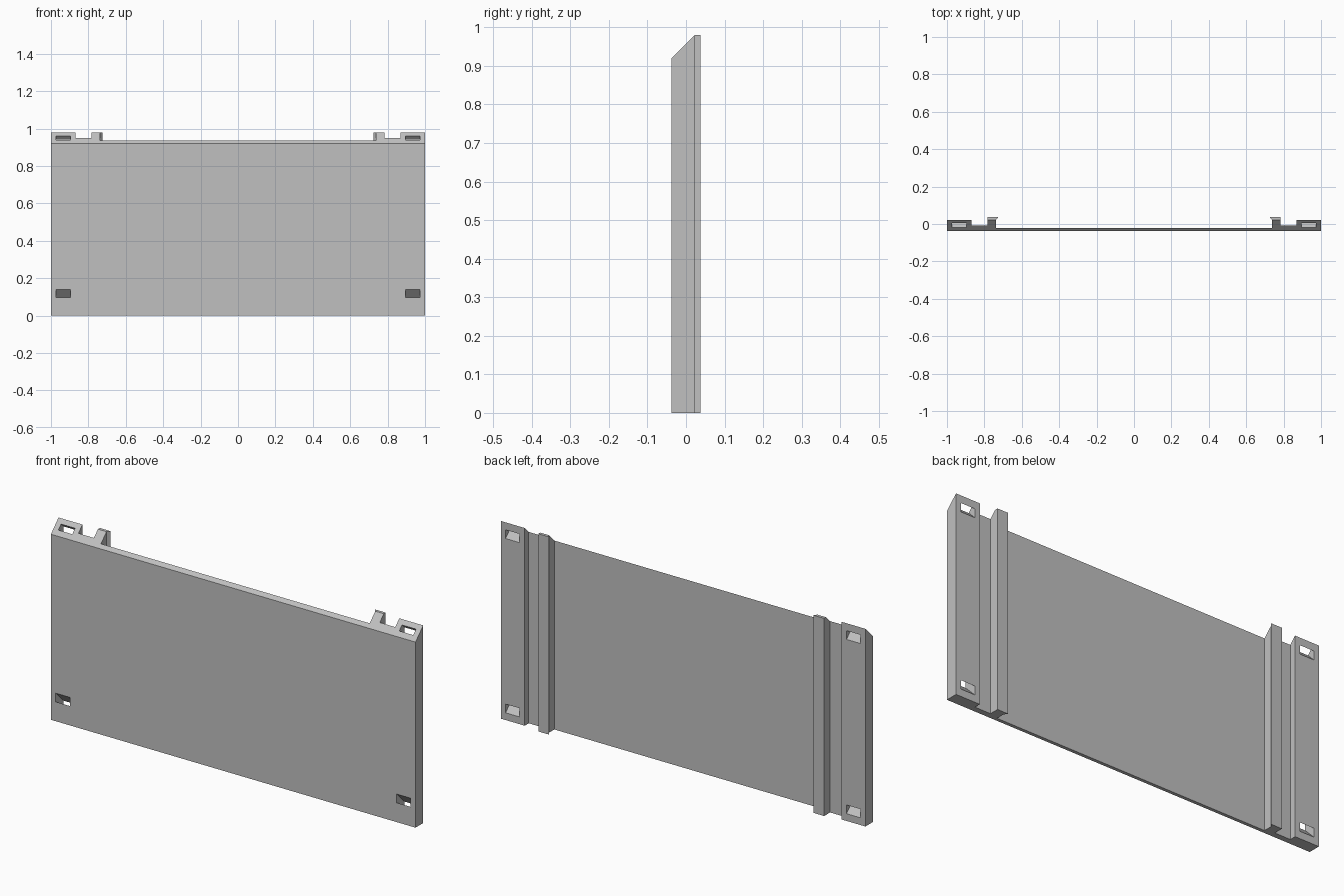
import bpy
import bmesh
import math
from mathutils import Matrix, Vector

cube = bpy.data.objects.get("Cube")
if cube:
    bpy.data.objects.remove(cube, do_unlink=True)

FRONT, BACK = -0.0375, 0.0375
SHOULDER = 0.0225      # depth of the mounting blocks and start of the hook heads
FULL_H = 0.98
SLOPE = FULL_H - SHOULDER

grey = bpy.data.materials.new("plain grey")
grey.use_nodes = True
colour = (0.53, 0.53, 0.53, 1)
grey.diffuse_color = colour
grey.node_tree.nodes["Principled BSDF"].inputs["Base Color"].default_value = colour


def make_object(name, bm):
    bmesh.ops.recalc_face_normals(bm, faces=bm.faces)
    mesh = bpy.data.meshes.new(name)
    bm.to_mesh(mesh)
    bm.free()
    mesh.materials.append(grey)
    obj = bpy.data.objects.new(name, mesh)
    bpy.context.collection.objects.link(obj)
    return obj


# Plan outline of the right half: end block, groove, hooked rail, thin panel
half = [
    (1, FRONT), (1, SHOULDER), (0.869, SHOULDER), (0.869, -0.009),
    (0.784, -0.009), (0.784, SHOULDER), (0.784, BACK), (0.725, BACK),
    (0.737, SHOULDER), (0.737, -0.021),
]
outline = half + [(-x, y) for x, y in reversed(half)]

# Extrude the outline upwards with a bevelled top edge
bm = bmesh.new()
bottom = [bm.verts.new((x, y, 0)) for x, y in outline]
top = [bm.verts.new((x, y, min(FULL_H, SLOPE + y))) for x, y in outline]
count = len(outline)
for i in range(count):
    j = (i + 1) % count
    bm.faces.new((bottom[i], bottom[j], top[j], top[i]))
bm.faces.new(bottom)
bm.faces.new(top)

# Split the level hook heads from the sloping top
for a, b in ((5, 8), (count - 9, count - 6)):
    shared = next(f for f in top[a].link_faces if top[b] in f.verts)
    bmesh.utils.face_split(shared, top[a], top[b])
panel = make_object("panel", bm)

# Slanted fixing slots, falling towards the back
bm = bmesh.new()
for side in (-1, 1):
    for z in (0.0875, 0.937):
        place = (Matrix.Translation(Vector((side * 0.935, -0.0075 if z < 0.5 else 0.007, z)))
                 @ Matrix.Rotation(math.radians(-45), 4, "X")
                 @ Matrix.Diagonal((0.077, 0.16, 0.0305, 1)))
        bmesh.ops.create_cube(bm, size=1, matrix=place)
cutter = make_object("slot_cutter", bm)
cutter.hide_render = True

cut = panel.modifiers.new("slots", "BOOLEAN")
cut.operation = "DIFFERENCE"
cut.solver = "EXACT"
cut.object = cutter
bpy.context.view_layer.objects.active = panel
bpy.ops.object.modifier_apply(modifier=cut.name)
bpy.data.objects.remove(cutter, do_unlink=True)
